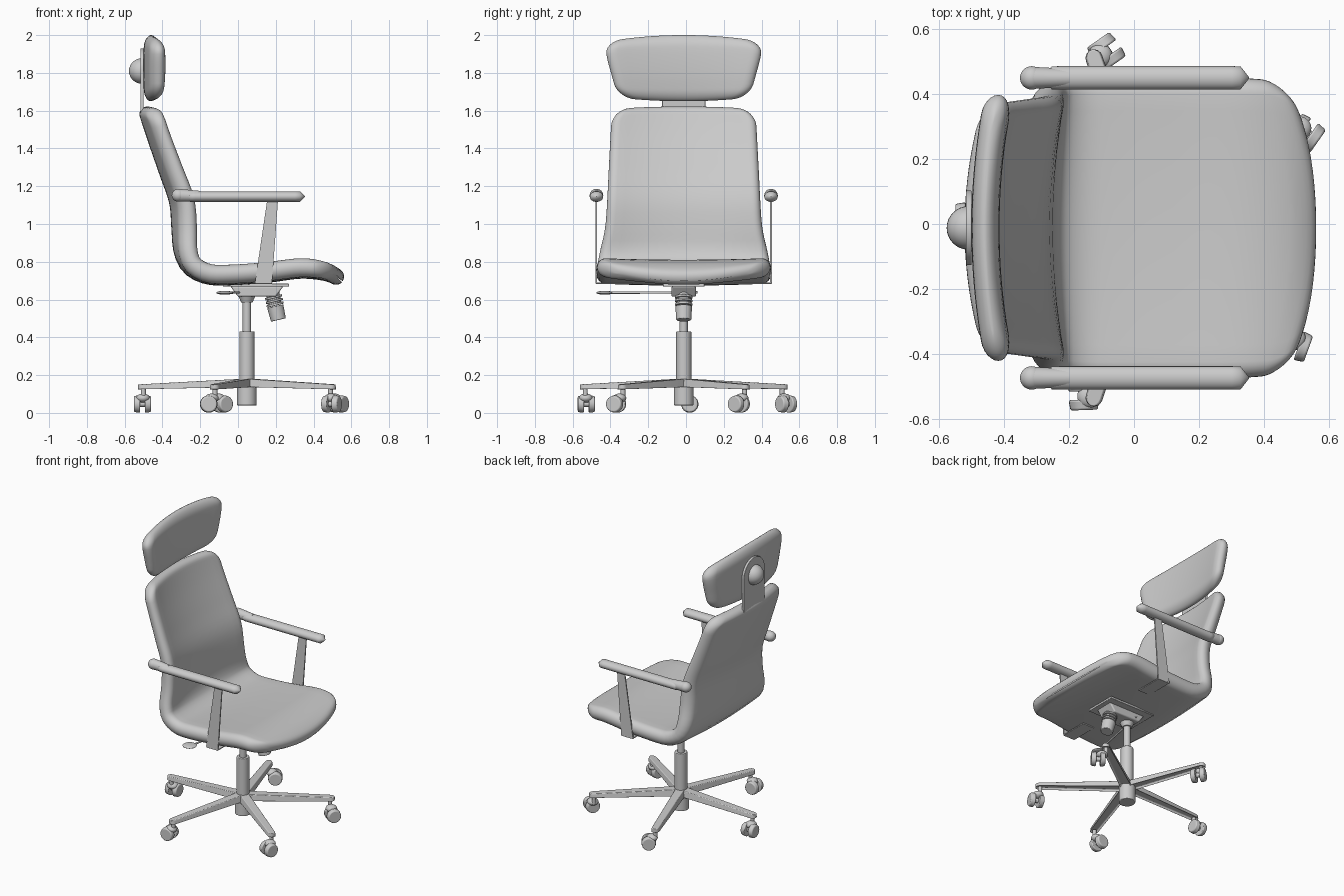
import bpy, bmesh, math
from mathutils import Vector, Matrix

if "Cube" in bpy.data.objects:
    bpy.data.objects.remove(bpy.data.objects["Cube"])

MID = -0.012          # symmetry plane of the chair
COL = 0.047           # column position along x

grey = bpy.data.materials.new("light grey")
grey.use_nodes = True
grey.diffuse_color = (0.6, 0.6, 0.6, 1)
grey.node_tree.nodes["Principled BSDF"].inputs["Base Color"].default_value = (0.6, 0.6, 0.6, 1)


def finish(name, bm, bevel=0, angle=40):
    bmesh.ops.recalc_face_normals(bm, faces=bm.faces)
    me = bpy.data.meshes.new(name)
    bm.to_mesh(me)
    bm.free()
    me.materials.append(grey)
    ob = bpy.data.objects.new(name, me)
    bpy.context.collection.objects.link(ob)
    if bevel:
        mod = ob.modifiers.new("Bevel", 'BEVEL')
        mod.width, mod.segments, mod.limit_method = bevel, 3, 'ANGLE'
    bpy.ops.object.select_all(action='DESELECT')
    ob.select_set(True)
    bpy.context.view_layer.objects.active = ob
    bpy.ops.object.shade_smooth_by_angle(angle=math.radians(angle))
    return ob


def loft(name, rings, bevel=0, angle=40):
    """Skin a list of closed rings and cap both ends."""
    bm = bmesh.new()
    rows = [[bm.verts.new(p) for p in ring] for ring in rings]
    n = len(rows[0])
    for a, b in zip(rows, rows[1:]):
        for i in range(n):
            bm.faces.new((a[i], a[(i + 1) % n], b[(i + 1) % n], b[i]))
    bm.faces.new(rows[0][::-1])
    bm.faces.new(rows[-1])
    return finish(name, bm, bevel, angle)


def rod(name, a, b, r1, r2=None, bevel=0, seg=32):
    """Cylinder or cone between two points."""
    a, b = Vector(a), Vector(b)
    rot = (b - a).to_track_quat('Z', 'Y').to_matrix().to_4x4()
    bm = bmesh.new()
    bmesh.ops.create_cone(bm, cap_ends=True, segments=seg, radius1=r1, radius2=r2 or r1,
                          depth=(b - a).length, matrix=Matrix.Translation((a + b) / 2) @ rot)
    return finish(name, bm, bevel)


def ball(name, c, scale):
    bm = bmesh.new()
    bmesh.ops.create_uvsphere(bm, u_segments=32, v_segments=16, radius=1,
                              matrix=Matrix.Translation(c) @ Matrix.Diagonal((*scale, 1)))
    return finish(name, bm)


def prism(name, outline, offset, bevel=0):
    """Extrude a flat outline by an offset vector."""
    return loft(name, [[Vector(p) for p in outline],
                       [Vector(p) + Vector(offset) for p in outline]], bevel)


def box(name, lo, hi, bevel=0.004):
    (x, y, z), (X, Y, Z) = lo, hi
    return prism(name, [(x, y, z), (X, y, z), (X, Y, z), (x, Y, z)], (0, 0, Z - z), bevel)


def cushion(name, keys, arch, corner, rim, cap):
    """Padded shell swept along keys of (x, z, half width, thickness, bow)."""
    keys = [Vector(k) for k in keys]
    ext = [2 * keys[0] - keys[1]] + keys + [2 * keys[-1] - keys[-2]]
    fine = []
    for p0, p1, p2, p3 in zip(ext, ext[1:], ext[2:], ext[3:]):
        for j in range(12):
            t = j / 12
            fine.append(0.5 * (2 * p1 + (p2 - p0) * t + (2 * p0 - 5 * p1 + 4 * p2 - p3) * t ** 2
                               + (3 * p1 - p0 - 3 * p2 + p3) * t ** 3))
    fine.append(keys[-1])
    dist = [0]
    for a, b in zip(fine, fine[1:]):
        dist.append(dist[-1] + math.hypot(b[0] - a[0], b[1] - a[1]))
    total = dist[-1]

    def at(s):
        i = max(k for k in range(len(fine) - 1) if dist[k] <= max(s, 0))
        f = (s - dist[i]) / (dist[i + 1] - dist[i])
        return fine[i].lerp(fine[i + 1], f)

    ends = [corner * (1 - math.cos(math.pi / 2 * k / 10)) for k in range(11)]
    steps = 40
    mids = [corner + (total - 2 * corner) * k / steps for k in range(1, steps)]
    rings = []
    for u in ends + mids + [total - e for e in reversed(ends)]:
        d = min(u, total - u)
        base = at(u)
        half, thick = base[2], base[3] / 2
        if d < rim:
            thick *= max(0.08, math.sqrt(1 - (1 - d / rim) ** 2))
        w = half
        if d < corner:
            w -= corner - math.sqrt(corner ** 2 - (corner - d) ** 2)
        # stadium cross-section: flat runs joined by rounded sides
        flat = [(w - cap) * (k / 8 - 1) for k in range(1, 16)]
        sect = [(y, thick) for y in flat]
        arc = [math.pi / 2 - math.pi * k / 12 for k in range(13)]
        sect += [(w - cap + cap * math.cos(a), thick * math.sin(a)) for a in arc]
        sect += [(-y, -n) for y, n in sect]
        ring = []
        for y, n in sect:
            t2 = (y / half) ** 2
            s = u + t2 * (arch[0] * (1 - u / total) ** 4 - arch[1] * (u / total) ** 4)
            p, q = at(s), at(s + 0.004)
            o = at(s - 0.004)
            tan = Vector((q[0] - o[0], q[1] - o[1])).normalized()
            off = n + p[4] * t2
            ring.append((p[0] - tan.y * off, y + MID, p[1] + tan.x * off))
        rings.append(ring)
    return loft(name, rings, angle=60)


# Seat and backrest in one padded shell
cushion("seat_shell", [
    (-0.492, 1.62, 0.38, 0.085, 0.05), (-0.44, 1.46, 0.388, 0.085, 0.05),
    (-0.375, 1.28, 0.397, 0.09, 0.05), (-0.318, 1.12, 0.405, 0.095, 0.05),
    (-0.303, 0.98, 0.416, 0.1, 0.045), (-0.292, 0.86, 0.44, 0.1, 0.035),
    (-0.25, 0.775, 0.455, 0.1, 0.02), (-0.16, 0.73, 0.462, 0.1, 0.012),
    (-0.04, 0.725, 0.463, 0.1, 0.012), (0.15, 0.738, 0.463, 0.1, 0.012),
    (0.32, 0.76, 0.463, 0.1, 0.01), (0.43, 0.753, 0.46, 0.098, 0.01),
    (0.5, 0.732, 0.455, 0.09, 0.01), (0.553, 0.695, 0.45, 0.08, 0.01)],
    arch=(0.03, 0.1), corner=0.1, rim=0.04, cap=0.05)

# Headrest with its bracket and ball joint
cushion("headrest", [
    (-0.46, 2.0, 0.41, 0.07, 0.04), (-0.458, 1.9, 0.408, 0.085, 0.04),
    (-0.458, 1.78, 0.38, 0.085, 0.04), (-0.462, 1.65, 0.345, 0.07, 0.04)],
    arch=(0.035, 0.02), corner=0.085, rim=0.06, cap=0.06)
dome = [(-0.517, MID + 0.115 * math.cos(math.pi * k / 24),
         1.815 + 0.115 * math.sin(math.pi * k / 24)) for k in range(25)]
prism("headrest_bracket", dome + [(-0.517, MID - 0.115, 1.57), (-0.517, MID + 0.115, 1.57)],
      (0.017, 0, 0), 0.003)
ball("headrest_joint", (-0.51, MID, 1.81), (0.067, 0.067, 0.067))

# Armrests: rounded pad, rear knob, flat post and fixing plate under the seat
for side, label in ((1, "left"), (-1, "right")):
    y = MID + side * 0.462
    rings = []
    for k in range(25):
        e = 1 - 2 * k / 24
        f = max(0.05, math.sqrt(1 - max(0, abs(e) * 0.36 - 0.324) ** 2 / 0.036 ** 2))
        rings.append([(0.0375 + e * 0.317, y + 0.036 * f * math.cos(a), 1.145 + 0.028 * f * math.sin(a))
                      for a in (math.tau * j / 24 for j in range(24))])
    loft(label + "_arm_pad", rings, angle=70)
    rod(label + "_arm_tail", (-0.315, y, 1.152), (-0.2, y, 1.147), 0.034, 0.028)
    ball(label + "_arm_knob", (-0.315, y, 1.152), (0.036, 0.036, 0.034))
    yp = MID + side * 0.458
    prism(label + "_arm_post", [(0.155, yp, 1.13), (0.212, yp, 1.13), (0.18, yp, 0.69), (0.09, yp, 0.69)],
          (0, side * 0.008, 0))
    ys = sorted((yp + side * 0.008, MID + side * 0.27))
    box(label + "_arm_plate", (0.09, ys[0], 0.683), (0.18, ys[1], 0.691), 0.002)

# Tilt mechanism under the seat
box("mounting_plate", (-0.08, MID - 0.11, 0.668), (0.27, MID + 0.11, 0.684))
prism("tilt_housing", [(-0.04, MID - 0.065, 0.67), (0.24, MID - 0.065, 0.67),
                       (0.2, MID - 0.065, 0.615), (0.0, MID - 0.065, 0.615)], (0, 0.13, 0), 0.008)
rod("tension_neck", (0.18, MID, 0.65), (0.195, MID, 0.57), 0.036)
for k in range(3):
    rod("tension_ring", (0.187 + 0.004 * k, MID, 0.618 - 0.019 * k),
        (0.19 + 0.004 * k, MID, 0.606 - 0.019 * k), 0.046, bevel=0.003)
rod("tension_knob", (0.197, MID, 0.565), (0.214, MID, 0.492), 0.044, 0.04, 0.004)
rod("height_lever", (0.03, 0.06, 0.638), (-0.06, -0.42, 0.636), 0.006, seg=12)
ball("lever_paddle", (-0.07, -0.43, 0.636), (0.045, 0.045, 0.01))

# Gas column
rod("column_collar", (COL, MID, 0.585), (COL, MID, 0.625), 0.03, 0.048)
rod("column_piston", (COL, MID, 0.42), (COL, MID, 0.6), 0.022)
rod("column_tube", (COL, MID, 0.16), (COL, MID, 0.432), 0.04, bevel=0.004)
rod("base_hub", (COL, MID, 0.04), (COL, MID, 0.175), 0.052, bevel=0.004)

# Five-star base: tapered legs, hollow underneath
for k in range(5):
    turn = Matrix.Translation((COL, MID, 0)) @ Matrix.Rotation(math.radians(36 + 72 * k), 4, 'Z')
    tip = [(0.55 + 0.027 * math.cos(a), 0.027 * math.sin(a))
           for a in (math.pi * (j / 8 - 0.5) for j in range(9))]
    plan = [(0, -0.036)] + tip + [(0, 0.036)]
    bm = bmesh.new()
    low = [bm.verts.new(turn @ Vector((x, y, 0.135 - 0.012 * x / 0.55))) for x, y in plan]
    top = [bm.verts.new(turn @ Vector((x, y * 0.8, 0.182 - 0.03 * x / 0.55))) for x, y in plan]
    for i in range(len(low)):
        j = (i + 1) % len(low)
        bm.faces.new((low[i], low[j], top[j], top[i]))
    bm.faces.new(top)
    under = bm.faces.new(low[::-1])
    bmesh.ops.recalc_face_normals(bm, faces=bm.faces)
    bmesh.ops.inset_region(bm, faces=[under], thickness=0.007)
    bmesh.ops.translate(bm, verts=under.verts, vec=(0, 0, 0.016))
    finish("base_leg", bm, 0.004)

# Twin-wheel casters: wheel centre, axle direction
for k, (x, y, deg) in enumerate([(0.53, 0.28, -35), (-0.085, 0.53, -55), (-0.505, 0.02, 0),
                                 (-0.155, -0.528, -88), (0.495, -0.37, -20)]):
    axle = Vector((math.cos(math.radians(deg)), math.sin(math.radians(deg)), 0))
    c = Vector((x, y, 0.047))
    for s in (-1, 1):
        rod("caster_wheel", c + axle * s * 0.013, c + axle * s * 0.045, 0.047, 0.042, 0.006, 24)
    rod("caster_axle", c - axle * 0.03, c + axle * 0.03, 0.015, seg=16)
    a = math.radians(36 + 72 * k)
    stem = Vector((COL + 0.548 * math.cos(a), MID + 0.548 * math.sin(a), 0))
    rod("caster_stem", stem + Vector((0, 0, 0.07)), stem + Vector((0, 0, 0.13)), 0.013, seg=16)
    ball("caster_hood", (c + stem) / 2 + Vector((0, 0, 0.055)), (0.036, 0.036, 0.024))
